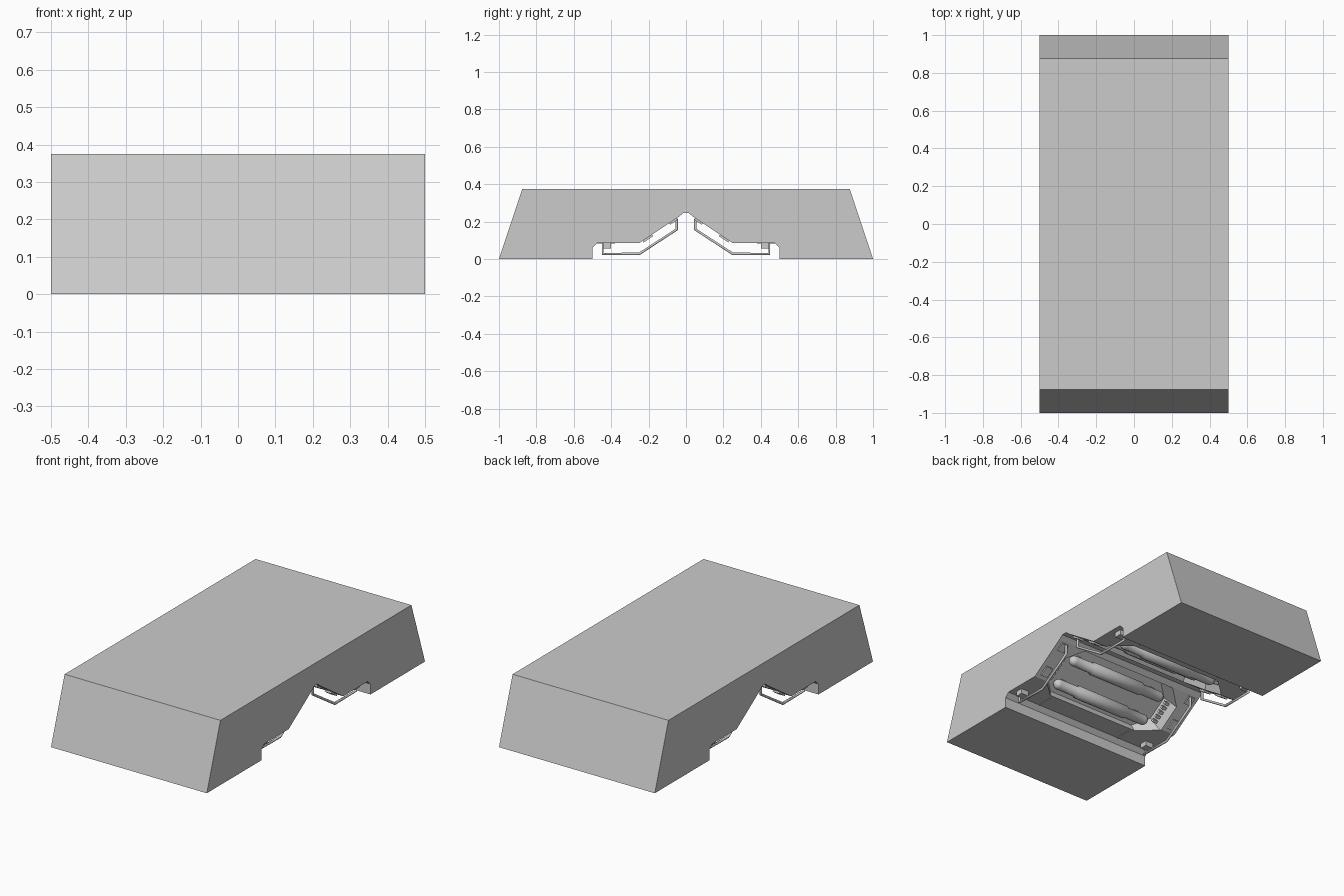
import bpy, bmesh, math
from mathutils import Vector

if "Cube" in bpy.data.objects:
    bpy.data.objects.remove(bpy.data.objects["Cube"])

TILT = math.atan(0.667)
CO, SI = math.cos(TILT), math.sin(TILT)


def slope(x, s, d, side):
    """Point on a sloped ceiling: s runs up the slope, d goes into the body."""
    return Vector((x, side * (0.19 - s * CO + d * SI), 0.125 + s * SI + d * CO))


def finish(name, bm, smooth=False):
    bmesh.ops.recalc_face_normals(bm, faces=bm.faces)
    me = bpy.data.meshes.new(name)
    bm.to_mesh(me)
    bm.free()
    ob = bpy.data.objects.new(name, me)
    bpy.context.collection.objects.link(ob)
    if smooth:
        bpy.ops.object.select_all(action='DESELECT')
        ob.select_set(True)
        bpy.context.view_layer.objects.active = ob
        bpy.ops.object.shade_smooth_by_angle(angle=math.radians(40))
    return ob


def extrude(name, pts, x0, x1):
    bm = bmesh.new()
    a = [bm.verts.new((x0, y, z)) for y, z in pts]
    b = [bm.verts.new((x1, y, z)) for y, z in pts]
    n = len(pts)
    bm.faces.new(a)
    bm.faces.new(b[::-1])
    for i in range(n):
        bm.faces.new((a[i], b[i], b[(i + 1) % n], a[(i + 1) % n]))
    return finish(name, bm)


def hull(name, pts):
    bm = bmesh.new()
    for p in pts:
        bm.verts.new(p)
    bmesh.ops.convex_hull(bm, input=bm.verts)
    bmesh.ops.dissolve_limit(bm, angle_limit=0.01, verts=bm.verts, edges=bm.edges)
    return finish(name, bm)


def slope_box(name, xs, ss, ds, side):
    return hull(name, [slope(x, s, d, side) for x in xs for s in ss for d in ds])


def lathe_x(name, profile, centre, segs=16):
    bm = bmesh.new()
    rings = []
    for x, r in profile:
        rings.append([bm.verts.new(centre + Vector((x, r * math.cos(t), r * math.sin(t))))
                      for t in (2 * math.pi * i / segs for i in range(segs))])
    for a, b in zip(rings, rings[1:]):
        for i in range(segs):
            j = (i + 1) % segs
            bm.faces.new((a[i], a[j], b[j], b[i]))
    bm.faces.new(rings[0])
    bm.faces.new(rings[-1])
    return finish(name, bm, True)


def cut(target, cutter):
    cutter.hide_render = True
    m = target.modifiers.new("cut", 'BOOLEAN')
    m.object, m.operation, m.solver = cutter, 'DIFFERENCE', 'EXACT'
    bpy.context.view_layer.objects.active = target
    bpy.ops.object.modifier_apply(modifier=m.name)
    bpy.data.objects.remove(cutter)


def octagon(hx, hs, c):
    return [(sx * (hx - dx), ss * (hs - ds)) for sx in (-1, 1) for ss in (-1, 1)
            for dx, ds in ((0, c), (c, 0))]


# main block with the arched underside
half = [(1, 0), (0.875, 0.375)]
arch = [(0.5, 0.06), (0.475, 0.085), (0.25, 0.085), (0.04, 0.225), (0.015, 0.245)]
left = [(-1, 0), (-0.5, 0)] + [(-y, z) for y, z in arch]
right = arch[::-1] + [(0.5, 0), (1, 0)]
body = extrude("block_body", left + right + [(0.875, 0.375), (-0.875, 0.375)], -0.5, 0.5)

for side in (-1, 1):
    # chamfered light recess in each slope
    pts = [slope(x, s, -0.06, side) for x, s in octagon(0.43, 0.19, 0.1)]
    pts += [slope(x, s, 0.095, side) for x, s in octagon(0.37, 0.15, 0.08)]
    cut(body, hull("recess_cutter", pts))

    # rounded tubes with thicker sleeves
    R = 0.03
    ends = [(0.30 + R * math.sin(a), R * math.cos(a)) for a in (0, 0.4, 0.8, 1.15, 1.45)]
    prof = [(0.17, 0.037), (0.18, R)] + ends
    prof = [(-x, r) for x, r in prof[::-1]] + prof
    for s in (-0.08, 0.08):
        lathe_x("tube", prof, slope(0, s, 0.052, side))
        for x in (-0.26, 0.26):
            slope_box("tube_bracket", (x - 0.015, x + 0.015), (s - 0.02, s + 0.02),
                      (0.05, 0.1), side)

    # raised plates along the recess edges
    for sx in (-1, 1):
        for s0, s1 in ((-0.05, 0.01), (0.12, 0.17)):
            slope_box("edge_plate", (sx * 0.432, sx * 0.475), (s0, s1), (-0.01, 0.005), side)
        # bolts on the recess end walls
        for s in (-0.06, -0.03, 0.0, 0.03, 0.06):
            slope_box("bolt", (sx * 0.36, sx * 0.39), (s - 0.008, s + 0.008),
                      (0.045, 0.062), side)

        # guard rail and its mounting block
        path = [(0.40, 0.08), (0.445, 0.08), (0.445, 0.028), (0.25, 0.028),
                (0.05, 0.158), (0.05, 0.215)]
        cu = bpy.data.curves.new("guard_rail", 'CURVE')
        cu.dimensions = '3D'
        cu.bevel_depth, cu.bevel_resolution = 0.008, 1
        cu.use_fill_caps = True
        sp = cu.splines.new('POLY')
        sp.points.add(len(path) - 1)
        for p, (y, z) in zip(sp.points, path):
            p.co = (sx * 0.445, side * y, z, 1)
        bpy.context.collection.objects.link(bpy.data.objects.new("guard_rail", cu))
        hull("rail_mount", [(sx * x, side * y, z) for x in (0.42, 0.47)
                            for y in (0.4, 0.443) for z in (0.056, 0.09)])

    # thin seams across the flat trough
    for x in (-0.28, 0.28):
        hull("trough_seam", [(x + dx, side * y, z) for dx in (-0.004, 0.004)
                             for y in (0.38, 0.475) for z in (0.082, 0.088)])
